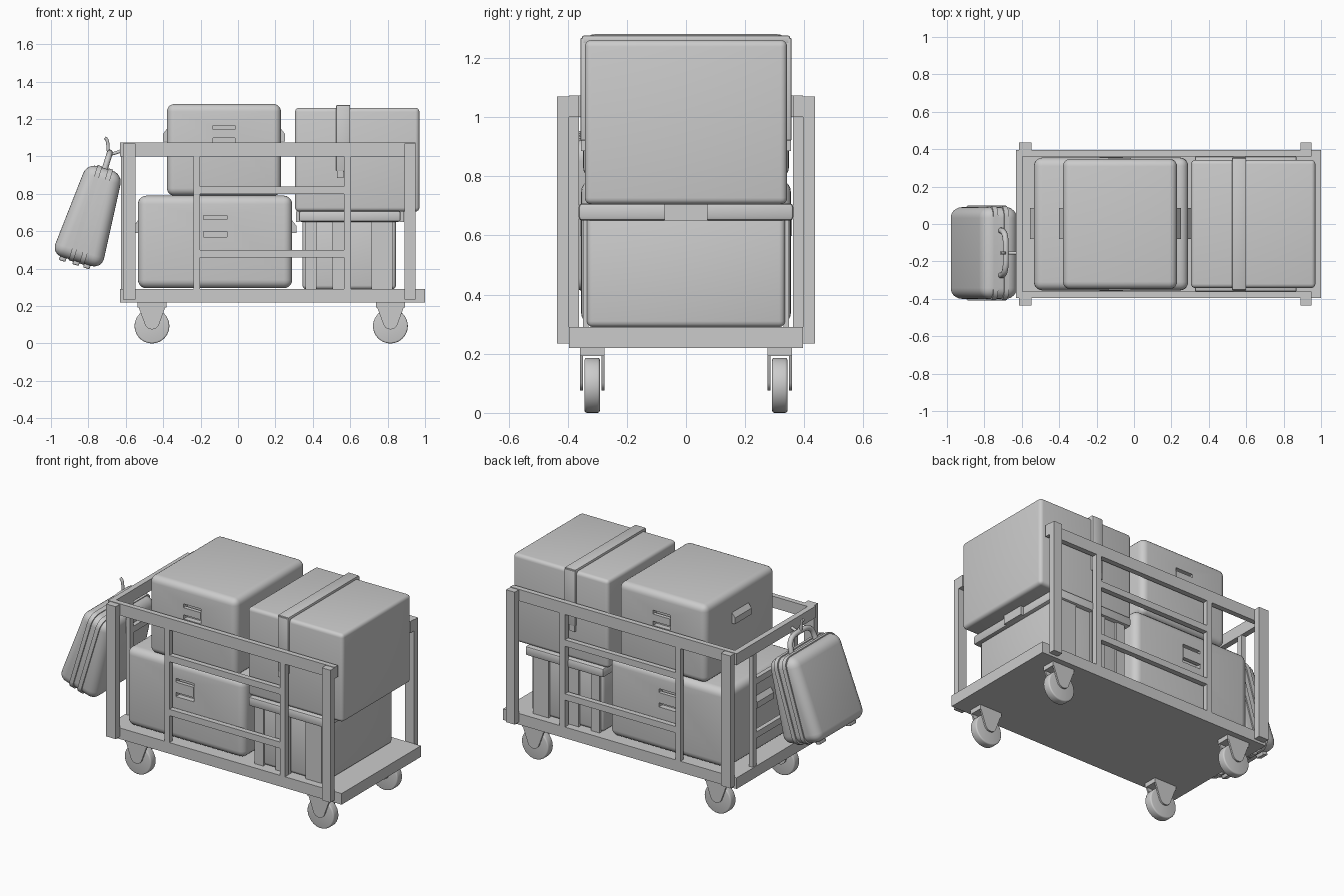
import bpy, bmesh, math
from mathutils import Matrix, Vector

if "Cube" in bpy.data.objects:
    bpy.data.objects.remove(bpy.data.objects["Cube"])


def finish(name, bm, smooth=True):
    bmesh.ops.recalc_face_normals(bm, faces=bm.faces)
    me = bpy.data.meshes.new(name)
    bm.to_mesh(me)
    bm.free()
    ob = bpy.data.objects.new(name, me)
    bpy.context.collection.objects.link(ob)
    bpy.ops.object.select_all(action='DESELECT')
    ob.select_set(True)
    bpy.context.view_layer.objects.active = ob
    if smooth:
        bpy.ops.object.shade_smooth_by_angle(angle=math.radians(35))
    return ob


def box(name, x, y, z, bevel=0, seg=4, taper=None, matrix=None):
    """Box from (min, max) ranges; taper = x thickness factor (bottom, top)."""
    bm = bmesh.new()
    bmesh.ops.create_cube(bm, size=1)
    for v in bm.verts:
        t = 1 if not taper else taper[v.co.z > 0]
        v.co = Vector(((x[0] + x[1]) / 2 + v.co.x * t * (x[1] - x[0]),
                       (y[0] + y[1]) / 2 + v.co.y * (y[1] - y[0]),
                       (z[0] + z[1]) / 2 + v.co.z * (z[1] - z[0])))
    if bevel:
        bmesh.ops.bevel(bm, geom=bm.edges[:], offset=bevel, segments=seg,
                        profile=0.5, affect='EDGES', clamp_overlap=True)
    if matrix:
        bm.transform(matrix)
    return finish(name, bm, bool(bevel))


def prism_y(name, pts, y0, y1):
    """Profile in x-z, extruded along y."""
    bm = bmesh.new()
    f = bm.faces.new([bm.verts.new((px, y0, pz)) for px, pz in pts])
    r = bmesh.ops.extrude_face_region(bm, geom=[f])
    bmesh.ops.translate(bm, vec=(0, y1 - y0, 0),
                        verts=[g for g in r['geom'] if isinstance(g, bmesh.types.BMVert)])
    return finish(name, bm)


def tube(name, pts, radius, matrix=None):
    cu = bpy.data.curves.new(name, 'CURVE')
    cu.dimensions = '3D'
    cu.bevel_depth, cu.bevel_resolution, cu.use_fill_caps = radius, 3, True
    sp = cu.splines.new('NURBS')
    sp.points.add(len(pts) - 1)
    for p, co in zip(sp.points, pts):
        p.co = (*co, 1)
    sp.use_endpoint_u, sp.order_u, sp.resolution_u = True, 3, 6
    ob = bpy.data.objects.new(name, cu)
    bpy.context.collection.objects.link(ob)
    if matrix:
        ob.matrix_world = matrix
    bpy.ops.object.select_all(action='DESELECT')
    ob.select_set(True)
    bpy.context.view_layer.objects.active = ob
    bpy.ops.object.convert(target='MESH')


def mirrored(s, a, b):
    return (min(s * a, s * b), max(s * a, s * b))


# Cart platform
box("platform", (-.63, 1), (-.395, .395), (.22, .29))

# Casters: bevelled wheel, two fork cheeks, mounting plate
for cx in (-.46, .815):
    for s in (-1, 1):
        cy = s * .317
        bm = bmesh.new()
        bmesh.ops.create_cone(bm, cap_ends=True, segments=40, radius1=.093, radius2=.093, depth=.052)
        rim = [e for e in bm.edges if abs(e.verts[0].co.z - e.verts[1].co.z) < 1e-4]
        bmesh.ops.bevel(bm, geom=rim, offset=.008, segments=3, profile=.5, affect='EDGES')
        bm.transform(Matrix.Translation((cx, cy, .093)) @ Matrix.Rotation(math.pi / 2, 4, 'X'))
        finish("caster_wheel", bm)
        arc = [(cx + .04 * math.cos(a), .115 + .04 * math.sin(a))
               for a in [math.radians(200 + 14 * i) for i in range(11)]]
        prof = [(cx - .077, .215), (cx - .07, .19)] + arc + [(cx + .07, .19), (cx + .077, .215)]
        for k in (-1, 1):
            prism_y("caster_fork", prof, cy + k * .032, cy + k * .042)
        box("caster_plate", (cx - .077, cx + .077), (cy - .042, cy + .042), (.192, .221))

# Side railings
for s in (-1, 1):
    inner = mirrored(s, .362, .395)
    for x in ((-.615, -.548), (.89, .95)):
        box("corner_post", x, mirrored(s, .395, .436), (.235, 1.07))
    box("side_top_rail", (-.63, .95), inner, (1.0, 1.073))
    for x in ((-.237, -.202), (.568, .605)):
        box("side_upright", x, inner, (.29, 1.0))
    for z in ((.46, .50), (.80, .84)):
        box("side_crossbar", (-.202, .568), inner, z)

# End railing
box("end_top_rail", (-.63, -.595), (-.362, .362), (1.0, 1.073))
for s in (-1, 1):
    box("end_upright", (-.625, -.597), mirrored(s, .19, .225), (.29, 1.0))
for z in ((.46, .50), (.80, .84)):
    box("end_crossbar", (-.625, -.597), (-.19, .19), z)


# Storage cases with recessed front/back handles and side grips
def case(name, x, y, z, hx, hz, gz, r):
    ob = box(name, x, y, z, r, 5)
    for s in (-1, 1):
        f = max(y) * s
        cut = box("cutter", hx, (f - .035, f + .035), hz)
        cut.hide_render = True
        m = ob.modifiers.new("recess", 'BOOLEAN')
        m.object, m.solver = cut, 'EXACT'
        bpy.context.view_layer.objects.active = ob
        bpy.ops.object.modifier_apply(modifier="recess")
        bpy.data.objects.remove(cut)
        box(name + "_handle", hx, mirrored(s, abs(f) - .02, abs(f) + .004),
            (hz[0] + .028, hz[1] - .022))
        ex = x[1] if s > 0 else x[0]
        h = (gz[1] - gz[0])
        prism_y(name + "_side_grip", [(ex - s * .01, gz[1] + .02), (ex + s * .022, gz[1] - h * .35),
                                      (ex + s * .022, gz[0]), (ex - s * .01, gz[0])], -.08, .085)


case("lower_case", (-.535, .29), (-.355, .355), (.295, .79), (-.185, -.06), (.57, .685), (.59, .65), .045)
case("upper_case", (-.38, .23), (-.348, .348), (.79, 1.28), (-.135, -.015), (1.07, 1.165), (1.08, 1.14), .04)

# Ribbed bin with lid
box("bin_body", (.345, .845), (-.335, .335), (.29, .67), .02, 3)
box("bin_rim", (.325, .87), (-.363, .363), (.65, .708), .012, 2)
for x in ((.31, .33), (.865, .888)):
    box("bin_latch", x, (-.073, .073), (.65, .705))
for s in (-1, 1):
    for x in ((.36, .42), (.505, .605), (.715, .825)):
        box("bin_rib", x, mirrored(s, .33, .348), (.29, .66))

# Upper box and strap
box("upper_box", (.305, .97), (-.342, .342), (.705, 1.26), .022, 4)
box("strap_top", (.525, .60), (-.352, .352), (1.245, 1.275), .006, 2)
for s in (-1, 1):
    box("strap_side", (.525, .60), mirrored(s, .33, .357), (.92, 1.268), .006, 2)
    box("strap_end", (.528, .565), mirrored(s, .335, .355), (.885, .93))

# Hanging suitcase
M = Matrix.Translation((-.787, -.155, .687)) @ Matrix.Rotation(math.radians(17), 4, 'Y')
box("suitcase", (-.12, .12), (-.245, .245), (-.26, .26), .058, 6, (1.17, .83), M)
for off in (-.03, .03):
    box("suitcase_band", (off - .011, off + .011), (-.255, .255), (-.267, .267), .0, 1, None, M)
    bpy.data.objects.remove(bpy.context.object)
    bm = bmesh.new()
    ring = []
    for sx, sz, a0 in ((1, 1, 0), (-1, 1, 90), (-1, -1, 180), (1, -1, 270)):
        for i in range(7):
            a = math.radians(a0 + 15 * i)
            ring.append((sx * .195 + .058 * math.cos(a), sz * .208 + .058 * math.sin(a)))
    f = bm.faces.new([bm.verts.new((off - .013, p, q)) for p, q in ring])
    r = bmesh.ops.extrude_face_region(bm, geom=[f])
    bmesh.ops.translate(bm, vec=(.026, 0, 0),
                        verts=[g for g in r['geom'] if isinstance(g, bmesh.types.BMVert)])
    bm.transform(M)
    finish("suitcase_band", bm)
for fx in (-.075, 0, .06):
    for fy in (-.15, .15):
        box("suitcase_foot", (fx - .018, fx + .018), (fy - .03, fy + .03), (-.28, -.25), .006, 2, None, M)

# Suitcase handle and hook over the rail
tube("suitcase_handle", [(0, -.12, .25), (0, -.12, .30), (0, -.085, .345), (0, 0, .35),
                         (0, .085, .345), (0, .12, .30), (0, .12, .25)], .016, M)
tube("hanging_hook", [(-.712, -.155, 1.10), (-.697, -.155, 1.09), (-.695, -.155, 1.04),
                      (-.69, -.155, 1.012), (-.66, -.155, 1.015), (-.61, -.155, 1.035)], .009)
